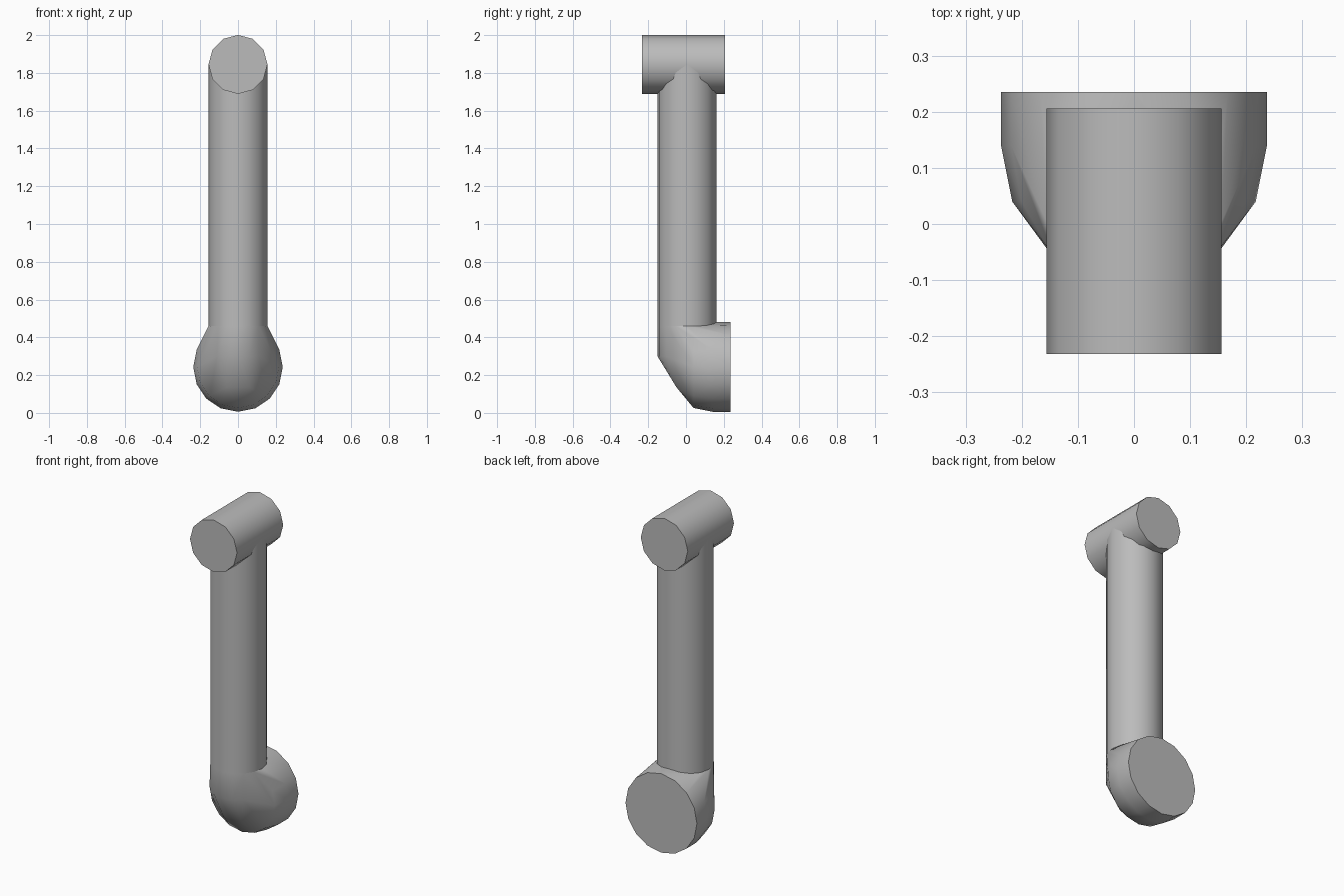
import bpy, bmesh, math
from mathutils import Vector

cube = bpy.data.objects.get("Cube")
if cube:
    bpy.data.objects.remove(cube, do_unlink=True)

grey = bpy.data.materials.new("plain grey")
grey.use_nodes = True
COLOUR = (0.5, 0.5, 0.5, 1)
grey.diffuse_color = COLOUR
grey.node_tree.nodes["Principled BSDF"].inputs["Base Color"].default_value = COLOUR


def ring(radius, sides, place):
    """Points round a circle; place(u, v) sets them in space."""
    angles = [math.tau * i / sides for i in range(sides)]
    return [Vector(place(radius * math.sin(a), radius * math.cos(a))) for a in angles]


def finish(name, bm, angle):
    bmesh.ops.recalc_face_normals(bm, faces=bm.faces)
    mesh = bpy.data.meshes.new(name)
    bm.to_mesh(mesh)
    bm.free()
    mesh.materials.append(grey)
    obj = bpy.data.objects.new(name, mesh)
    bpy.context.collection.objects.link(obj)
    bpy.ops.object.select_all(action='DESELECT')
    obj.select_set(True)
    bpy.context.view_layer.objects.active = obj
    bpy.ops.object.shade_smooth_by_angle(angle=math.radians(angle))


def tube(name, start, end, angle, capped):
    bm = bmesh.new()
    a = [bm.verts.new(p) for p in start]
    b = [bm.verts.new(p) for p in end]
    for i in range(len(a)):
        j = (i + 1) % len(a)
        bm.faces.new((a[i], a[j], b[j], b[i]))
    if capped:
        bm.faces.new(a)
        bm.faces.new(b)
    finish(name, bm, angle)


R = 0.156
JOIN = 0.46

# Horizontal barrel across the top
barrel = [ring(R, 12, lambda u, v, y=y: (u, y, 1.845 + v)) for y in (-0.232, 0.206)]
tube("top_barrel", *barrel, 32, True)

# Upright shaft
shaft = [ring(R, 16, lambda u, v, z=z: (u, v + 0.005, z)) for z in (JOIN, 1.845)]
tube("shaft", *shaft, 50, False)

# Rounded elbow that blends the shaft into the round rear face
points = list(shaft[0])
for y, r in ((0.235, 0.237), (0.14, 0.237), (0.04, 0.217)):
    points += ring(r, 16, lambda u, v, y=y: (u, y, 0.243 + v))
points += [Vector((p.x, p.y, 0.3)) for p in shaft[0] if p.y < -0.1]
points += [Vector((x, -0.05, 0.135)) for x in (-0.06, 0.06)]
bm = bmesh.new()
for p in points:
    bm.verts.new(p)
hull = bmesh.ops.convex_hull(bm, input=bm.verts)
loose = [v for v in bm.verts if not v.link_faces]
bmesh.ops.delete(bm, geom=loose, context='VERTS')
bmesh.ops.dissolve_limit(bm, angle_limit=0.01, verts=bm.verts, edges=bm.edges)
finish("elbow", bm, 40)
